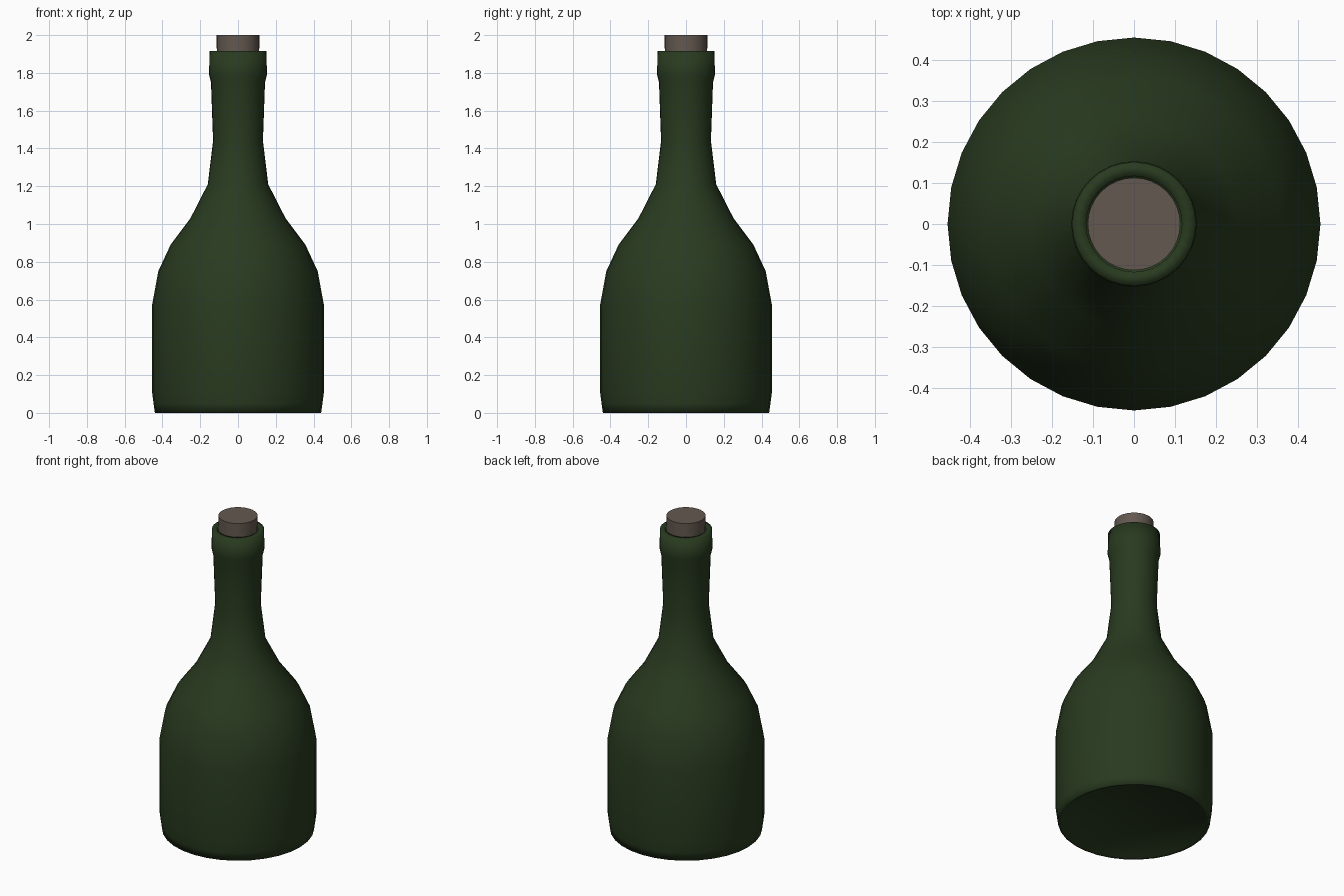
import bpy, bmesh, math

if "Cube" in bpy.data.objects:
    bpy.data.objects.remove(bpy.data.objects["Cube"])

SIDES = 32


def material(name, rgb):
    m = bpy.data.materials.new(name)
    m.diffuse_color = (*rgb, 1.0)
    m.use_nodes = True
    m.node_tree.nodes["Principled BSDF"].inputs["Base Color"].default_value = m.diffuse_color
    return m


def lathe(name, profile, mat, angle):
    """Revolve (radius, z) points around z; a radius of 0 becomes a pole."""
    bm = bmesh.new()
    rings = []
    for r, z in profile:
        if r == 0:
            rings.append([bm.verts.new((0, 0, z))] * SIDES)
        else:
            rings.append([bm.verts.new((r * math.cos(2 * math.pi * i / SIDES),
                                        r * math.sin(2 * math.pi * i / SIDES), z))
                          for i in range(SIDES)])
    for a, b in zip(rings, rings[1:]):
        for i in range(SIDES):
            j = (i + 1) % SIDES
            bm.faces.new(list(dict.fromkeys((a[i], a[j], b[j], b[i]))))
    bmesh.ops.recalc_face_normals(bm, faces=bm.faces)
    mesh = bpy.data.meshes.new(name)
    bm.to_mesh(mesh)
    bm.free()
    mesh.materials.append(mat)
    obj = bpy.data.objects.new(name, mesh)
    bpy.context.collection.objects.link(obj)
    bpy.ops.object.select_all(action='DESELECT')
    obj.select_set(True)
    bpy.context.view_layer.objects.active = obj
    bpy.ops.object.shade_smooth_by_angle(angle=math.radians(angle))
    return obj


glass = material("dark green glass", (0.022, 0.043, 0.014))
cork = material("brown cork", (0.125, 0.098, 0.08))

# Bottle: flat base, body, shoulder, neck, lip and inside of the mouth
lathe("bottle", [
    (0, 0.008), (0.415, 0.008), (0.425, 0.0),
    (0.44, 0.0), (0.447, 0.05), (0.455, 0.11), (0.455, 0.57),
    (0.422, 0.75), (0.357, 0.89), (0.252, 1.03), (0.16, 1.21),
    (0.132, 1.44), (0.143, 1.75), (0.153, 1.79), (0.151, 1.915),
    (0.117, 1.915), (0.115, 1.85), (0, 1.85),
], glass, 100)

# Cork stopper pushed into the mouth
lathe("cork_stopper", [(0, 1.86), (0.112, 1.86), (0.113, 2.0), (0, 2.0)], cork, 40)
